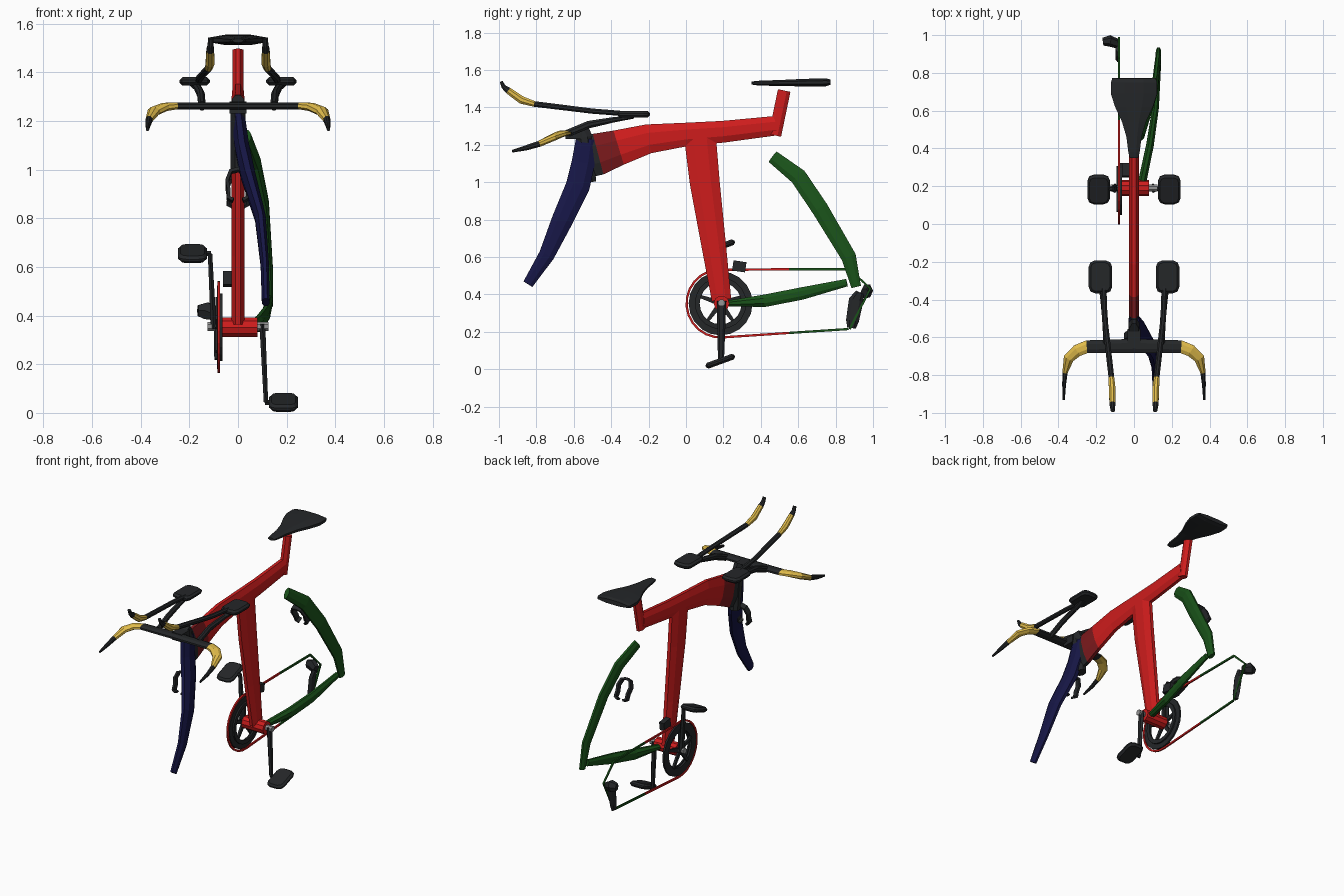
import bpy, bmesh, math
from mathutils import Vector, Matrix

if "Cube" in bpy.data.objects:
    bpy.data.objects.remove(bpy.data.objects["Cube"])

COL = {"red": (.62, .012, .012, 1), "dark_red": (.2, .01, .012, 1), "black": (.018, .02, .022, 1),
       "navy": (.008, .008, .06, 1), "green": (.01, .085, .01, 1), "yellow": (.75, .5, .07, 1),
       "steel": (.3, .3, .3, 1)}
MATS = {}
for key, c in COL.items():
    MATS[key] = bpy.data.materials.new(key)
    MATS[key].diffuse_color = c
X, Y, Z = Vector((1, 0, 0)), Vector((0, 1, 0)), Vector((0, 0, 1))


def finish(name, bm, cols, mirror=False):
    bmesh.ops.recalc_face_normals(bm, faces=bm.faces)
    me = bpy.data.meshes.new(name)
    bm.to_mesh(me)
    bm.free()
    for c in cols:
        me.materials.append(MATS[c])
    ob = bpy.data.objects.new(name, me)
    bpy.context.collection.objects.link(ob)
    if mirror:
        ob.modifiers.new("mirror", 'MIRROR')
    return ob


def loft(name, pts, cols, n=8, ref=X, mirror=False, closed=False):
    """Tube through (x, y, z, half width along ref, half width across); one colour or one per span."""
    spans = len(pts) if closed else len(pts) - 1
    cols = [cols] * spans if isinstance(cols, str) else cols
    names = sorted(set(cols))
    bm, rings = bmesh.new(), []
    P = [Vector(p[:3]) for p in pts]
    k = 1 / math.cos(math.pi / n)
    for i, p in enumerate(pts):
        if closed:
            t = P[(i + 1) % len(P)] - P[i - 1]
        else:
            t = P[min(i + 1, len(P) - 1)] - P[max(i - 1, 0)]
        t.normalize()
        u = (ref - t * ref.dot(t)).normalized()
        v = t.cross(u)
        ang = [math.tau * (j + .5) / n for j in range(n)]
        rings.append([bm.verts.new(P[i] + u * math.cos(a) * p[3] * k + v * math.sin(a) * p[4] * k) for a in ang])
    for i in range(spans):
        r, s = rings[i], rings[(i + 1) % len(rings)]
        for j in range(n):
            f = bm.faces.new((r[j], r[(j + 1) % n], s[(j + 1) % n], s[j]))
            f.material_index = names.index(cols[i])
    if not closed:
        bm.faces.new(rings[0]).material_index = names.index(cols[0])
        bm.faces.new(rings[-1]).material_index = names.index(cols[-1])
    return finish(name, bm, names, mirror)


def block(name, loc, size, col, tilt=0, bevel=.0, mirror=False):
    bm = bmesh.new()
    bmesh.ops.create_cube(bm, size=1)
    bmesh.ops.scale(bm, vec=size, verts=bm.verts)
    if bevel:
        # cut the plan corners, then soften the rims
        up = [e for e in bm.edges if abs(e.verts[0].co.z - e.verts[1].co.z) > 1e-4]
        bmesh.ops.bevel(bm, geom=up, offset=bevel, segments=2, affect='EDGES', profile=.5)
        rim = [e for e in bm.edges if abs(e.verts[0].co.z - e.verts[1].co.z) < 1e-4]
        bmesh.ops.bevel(bm, geom=rim, offset=size[2] * .35, segments=1, affect='EDGES')
    bmesh.ops.transform(bm, matrix=Matrix.Translation(loc) @ Matrix.Rotation(tilt, 4, 'X'), verts=bm.verts)
    return finish(name, bm, [col], mirror)


def ring(name, x, cy, cz, r, a, b, col, seg=20):
    pts = [(x, cy + r * math.cos(math.tau * i / seg), cz + r * math.sin(math.tau * i / seg), a, b)
           for i in range(seg)]
    return loft(name, pts, col, n=4, closed=True)


# main frame
loft("top_tube", [(0, -.55, 1.135, .027, .115), (0, -.47, 1.15, .027, .112), (0, -.36, 1.185, .026, .095),
                  (0, -.2, 1.232, .026, .078), (0, 0, 1.255, .026, .063), (0, .2, 1.27, .026, .058),
                  (0, .48, 1.302, .025, .052)], ["black", "dark_red", "red", "red", "red", "red"])
loft("head_tube", [(0, -.515, 1.0, .03, .035), (0, -.545, 1.24, .03, .045), (0, -.57, 1.28, .025, .05)], "black")
loft("seat_post", [(0, .475, 1.25, .022, .034), (0, .525, 1.49, .022, .034)], "red")
loft("seat_tube", [(0, .075, 1.24, .026, .085), (0, .1, 1.0, .027, .08), (0, .15, .65, .027, .065),
                   (0, .19, .37, .027, .052)], "red")
loft("bottom_bracket", [(-.08, .19, .352, .04, .04), (.08, .19, .352, .04, .04)], "red", n=10, ref=Z)

# one-sided fork and rear stays
loft("fork", [(0, -.53, 1.23, .027, .058), (.015, -.55, 1.1, .03, .062), (.04, -.578, .98, .03, .064),
              (.092, -.66, .8, .022, .057), (.11, -.745, .61, .017, .042), (.114, -.845, .455, .016, .028)], "navy")
loft("seat_stay", [(.035, .465, 1.135, .018, .035), (.075, .6, 1.03, .018, .045), (.11, .715, .86, .017, .045),
                   (.128, .87, .6, .015, .04), (.13, .91, .44, .014, .026)], "green")
loft("chain_stay", [(.045, .23, .352, .022, .016), (.085, .42, .366, .02, .033), (.115, .62, .405, .017, .033),
                    (.13, .86, .463, .014, .02)], "green")

# saddle
loft("saddle", [(0, .35, 1.53, .022, .008), (0, .38, 1.53, .03, .012), (0, .46, 1.53, .04, .015),
                (0, .54, 1.531, .063, .017), (0, .62, 1.532, .1, .02), (0, .69, 1.533, .123, .021),
                (0, .75, 1.534, .122, .021), (0, .772, 1.535, .115, .014)], "black")

# handlebars
loft("base_bar", [(0, -.645, 1.262, .015, .037), (.25, -.65, 1.262, .014, .034), (.3, -.67, 1.258, .017, .032),
                  (.345, -.71, 1.24, .018, .028), (.365, -.785, 1.205, .016, .014),
                  (.37, -.85, 1.185, .014, .01), (.372, -.93, 1.165, .007, .006)],
     ["black", "yellow", "yellow", "yellow", "black", "black"], ref=Z, mirror=True)
block("stem", (0, -.6, 1.255), (.07, .09, .05), "black")
loft("aero_bar", [(.165, -.22, 1.358, .015, .013), (.155, -.5, 1.38, .015, .014), (.12, -.81, 1.418, .015, .015),
                  (.115, -.88, 1.44, .018, .021), (.114, -.95, 1.49, .016, .018), (.113, -.975, 1.51, .012, .012),
                  (.112, -.988, 1.538, .011, .008)],
     ["black", "black", "yellow", "yellow", "black", "black"], mirror=True)
loft("pad_bracket", [(.148, -.63, 1.262, .015, .02), (.152, -.52, 1.308, .015, .02),
                     (.165, -.38, 1.335, .015, .014), (.178, -.28, 1.348, .02, .008)], "black", mirror=True)
block("arm_pad", (.178, -.28, 1.363), (.125, .175, .034), "black", bevel=.035, mirror=True)

# brakes: small open loops round the missing wheels
def brake(name, y, z, lean):
    shape = [(.02, -.065), (.04, -.055), (.038, -.02), (.045, .02), (.03, .06), (0, .068)]
    path = shape + [(-px, pz) for px, pz in shape[-2::-1]]
    pts = [(px, y + pz * math.sin(lean), z + pz * math.cos(lean), .018, .007) for px, pz in path]
    loft(name, pts, "black", n=4, ref=Vector((0, math.cos(lean), -math.sin(lean))))

brake("front_brake", -.6, .935, .3)
brake("rear_brake", .655, .91, -.5)

# cranks and pedals
loft("crank_axle", [(-.125, .19, .355, .018, .018), (.125, .19, .355, .018, .018)], "steel", ref=Z)
for s, zp, side in ((1, .043, "right"), (-1, .655, "left")):
    loft(side + "_crank", [(s * .1, .19, .365 if s > 0 else .345, .012, .022), (s * .115, .187, zp, .009, .014)],
         "black", n=6)
    loft(side + "_pedal_axle", [(s * .11, .187, zp, .01, .01), (s * .16, .187, zp, .01, .01)], "black", n=6, ref=Z)
    block(side + "_pedal", (s * .187, .183, zp), (.12, .165, .032), "black", tilt=.35, bevel=.035)

# chainrings with spokes
CY, CZ = .185, .352
ring("outer_chainring", -.08, CY, CZ, .145, .006, .026, "black")
ring("inner_chainring", -.068, CY, CZ, .125, .005, .013, "black")
for i in range(5):
    a = math.tau * i / 5 + .3
    loft("chainring_spoke", [(-.085, CY + r * math.cos(a), CZ + r * math.sin(a), .007, w)
                             for r, w in ((.02, .014), (.125, .008))], "black", n=4)

# chain: wrapped part and two runs
wrap = [(-.08, CY + .182 * math.cos(a), CZ + .182 * math.sin(a), .005, .006)
        for a in [math.radians(80 + 15 * i) for i in range(14)]]
loft("chain", [(-.08, .88, .535, .005, .006), (-.08, .55, .535, .005, .006)] + wrap +
     [(-.08, .55, .194, .005, .006), (-.08, .87, .215, .005, .006)],
     ["green"] + ["red"] * 15 + ["green"], n=4)
loft("chain_end", [(-.08, .875, .537, .005, .006), (-.08, .985, .43, .005, .006), (-.08, .875, .215, .005, .006)],
     "green", n=4)

# derailleurs
loft("rear_derailleur_cage", [(-.085, .93, .41, .012, .02), (-.087, .91, .37, .012, .034),
                              (-.087, .89, .26, .012, .03), (-.087, .885, .22, .01, .02)], "black", n=6)
loft("rear_derailleur_body", [(-.165, .965, .42, .022, .018), (-.13, .97, .42, .035, .026),
                              (-.09, .955, .405, .025, .022)], "black", n=6, ref=Z)
block("front_derailleur", (-.045, .285, .55), (.035, .07, .055), "black", tilt=-.15)

for m in bpy.data.materials:
    if m.users and not m.is_grease_pencil:
        m.use_nodes = True
        m.node_tree.nodes["Principled BSDF"].inputs["Base Color"].default_value = m.diffuse_color
